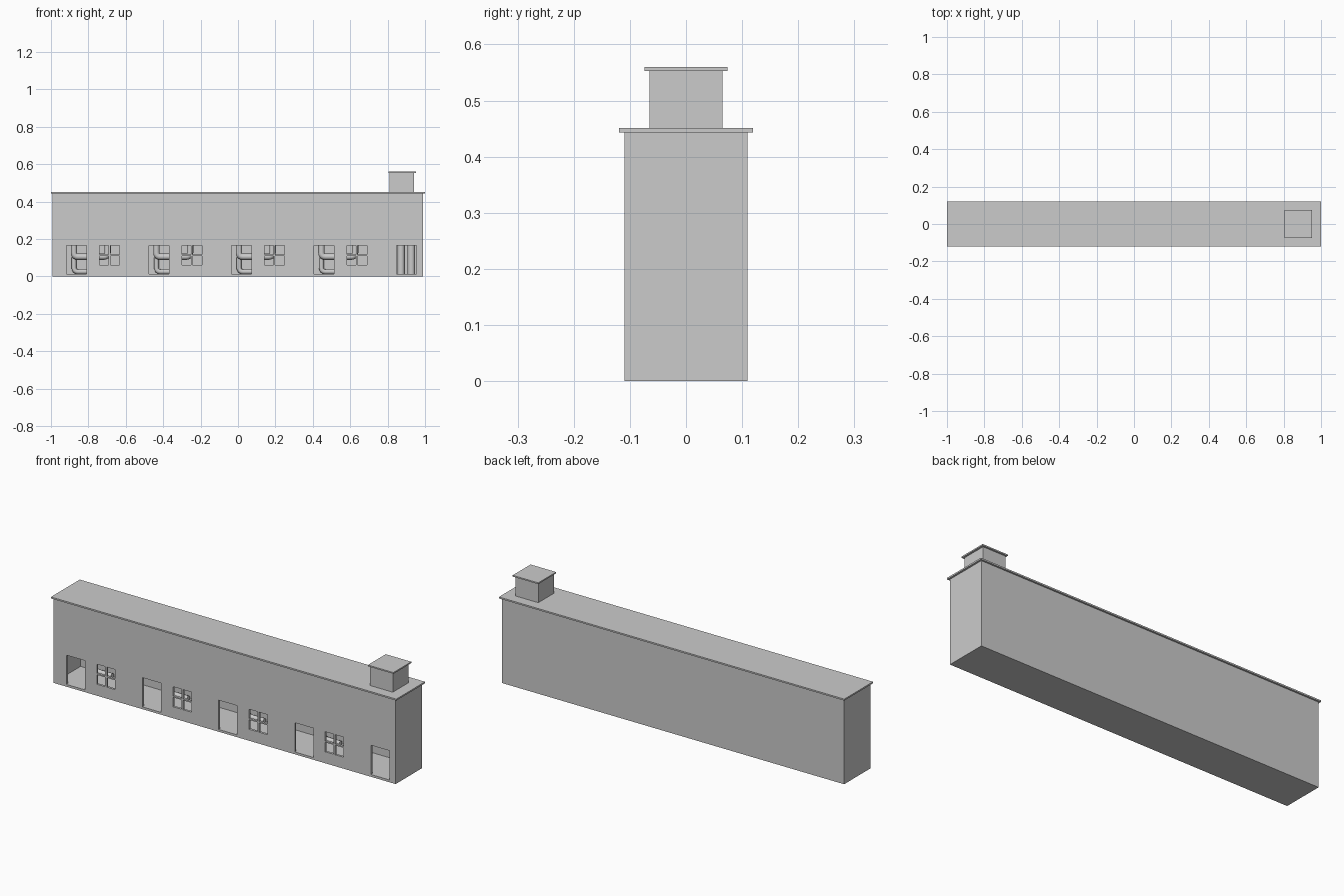
import bpy
from mathutils import Vector

default = bpy.data.objects.get("Cube")
if default:
    bpy.data.objects.remove(default, do_unlink=True)

grey = bpy.data.materials.new("plain grey")
grey.use_nodes = True
COLOUR = (0.6, 0.6, 0.6, 1)
grey.diffuse_color = COLOUR
grey.node_tree.nodes["Principled BSDF"].inputs["Base Color"].default_value = COLOUR


def boxes(name, bounds):
    """One object made of boxes, each given as a low and a high corner."""
    verts, faces = [], []
    for lo, hi in bounds:
        n = len(verts)
        verts += [(x, y, z) for x in (lo[0], hi[0])
                  for y in (lo[1], hi[1]) for z in (lo[2], hi[2])]
        quads = ("0132", "4675", "0451", "2376", "0264", "1573")
        faces += [[n + int(c) for c in q] for q in quads]
    mesh = bpy.data.meshes.new(name)
    mesh.from_pydata(verts, [], faces)
    mesh.materials.append(grey)
    obj = bpy.data.objects.new(name, mesh)
    bpy.context.collection.objects.link(obj)
    return obj


def cut(target, cutter):
    mod = target.modifiers.new("cut", "BOOLEAN")
    mod.operation = "DIFFERENCE"
    mod.solver = "EXACT"
    mod.object = cutter
    bpy.context.view_layer.objects.active = target
    bpy.ops.object.modifier_apply(modifier=mod.name)
    bpy.data.objects.remove(cutter, do_unlink=True)


def pipe(name, points, radius=0.017, bend=0.022):
    """Round pipe through the points, with rounded elbows."""
    pts = [Vector(p) for p in points]
    path = [pts[0]]
    for a, b, c in zip(pts, pts[1:], pts[2:]):
        p, q = b + (a - b).normalized() * bend, b + (c - b).normalized() * bend
        path += [p.lerp(b, t).lerp(b.lerp(q, t), t) for t in (0, .25, .5, .75, 1)]
    path.append(pts[-1])
    curve = bpy.data.curves.new(name, "CURVE")
    curve.dimensions = "3D"
    curve.bevel_depth = radius
    curve.bevel_resolution = 3
    curve.use_fill_caps = True
    spline = curve.splines.new("POLY")
    spline.points.add(len(path) - 1)
    for point, co in zip(spline.points, path):
        point.co = (*co, 1)
    curve.materials.append(grey)
    obj = bpy.data.objects.new(name, curve)
    bpy.context.collection.objects.link(obj)


# Hollow walls with a floor
walls = boxes("walls", [((-.993, -.11, 0), (.99, .11, .443))])
cut(walls, boxes("cavity", [((-.98, -.098, .01), (.977, .098, .435))]))

# Doorways and four-pane windows along the front
TOP, WIDTH, PANE = .165, .107, .049
doors = [-.917 + .441 * i for i in range(5)]
windows = [-.741 + .441 * i for i in range(4)]
openings = [((x, -.13, .012), (x + WIDTH, -.09, TOP)) for x in doors]
for x in windows:
    for dx in (0, WIDTH - PANE):
        for z in (.06, TOP - PANE):
            openings.append(((x + dx, -.13, z), (x + dx + PANE, -.09, z + PANE)))
cut(walls, boxes("openings", openings))

# Roof slab and rooftop box with its lid
boxes("roof", [((-1, -.119, .443), (1, .119, .451))])
boxes("roof_box", [((.81, -.065, .451), (.942, .065, .553))])
boxes("roof_box_lid", [((.804, -.074, .553), (.952, .074, .56))])

# Pipework inside, behind the doors and windows
for i, x in enumerate(doors[:4]):
    pipe(f"bent_pipe_{i + 1}", [(x + .04, .04, .4), (x + .04, .04, .105),
                                (x + .22, .04, .105), (x + .22, .04, .4)])
    pipe(f"riser_pipe_{i + 1}", [(x + .04, .07, .1), (x + .04, .07, .025),
                                 (x + .14, .07, .025)], .013)
for i, dx in enumerate((.025, .08)):
    pipe(f"end_pipe_{i + 1}", [(doors[4] + dx, .05, .01), (doors[4] + dx, .05, .42)], .02)
